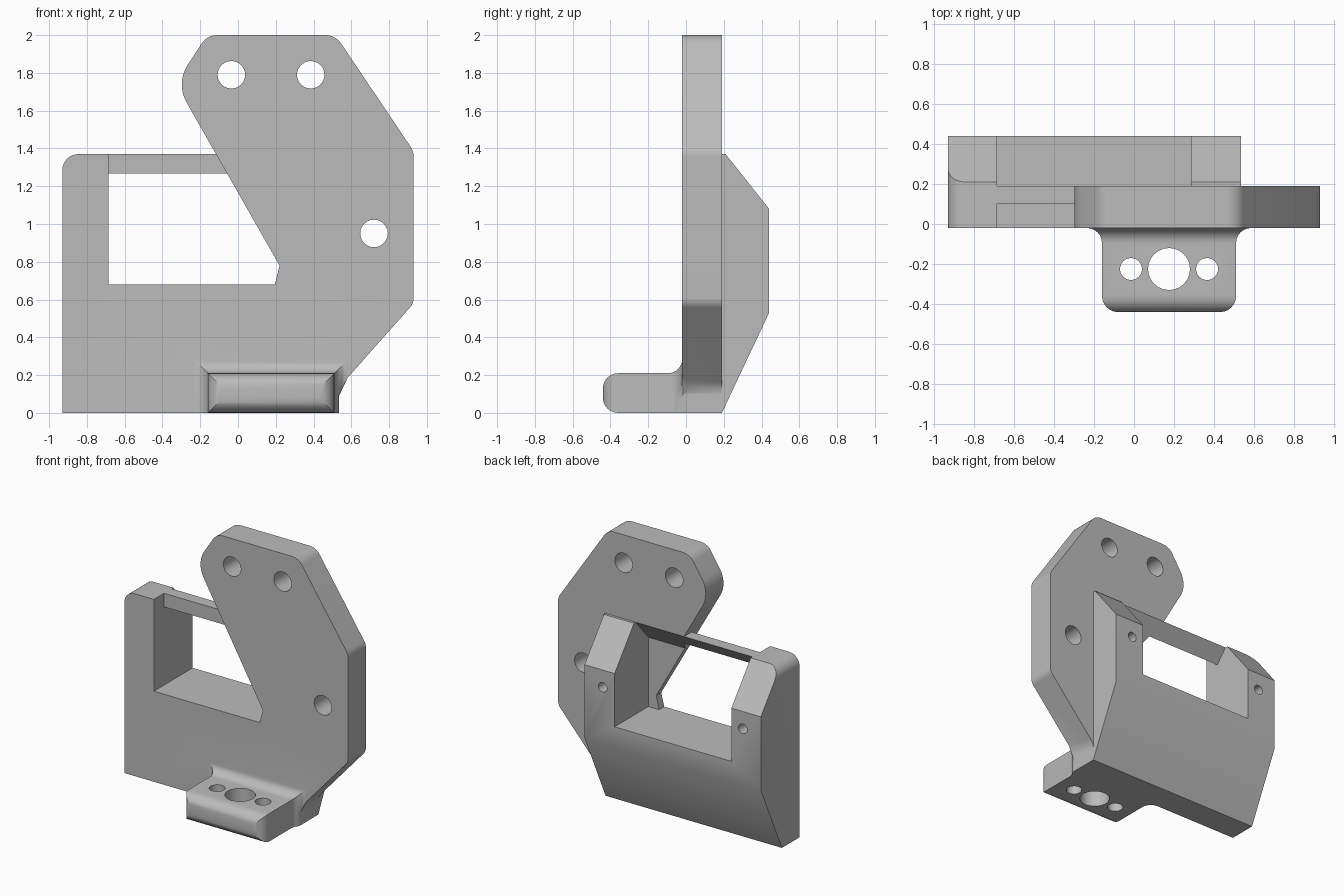
import bpy, bmesh, math
from mathutils import Vector

if "Cube" in bpy.data.objects:
    bpy.data.objects.remove(bpy.data.objects["Cube"])

grey = bpy.data.materials.new("plain grey")
grey.use_nodes = True
grey.diffuse_color = (0.5, 0.5, 0.5, 1)
grey.node_tree.nodes["Principled BSDF"].inputs["Base Color"].default_value = (0.5, 0.5, 0.5, 1)


def loft(name, rings):
    """Solid through a list of matching closed rings."""
    bm = bmesh.new()
    rows = [[bm.verts.new(p) for p in ring] for ring in rings]
    n = len(rows[0])
    for a, b in zip(rows, rows[1:]):
        for i in range(n):
            j = (i + 1) % n
            bm.faces.new((a[i], a[j], b[j], b[i]))
    bm.faces.new(rows[0][::-1])
    bm.faces.new(rows[-1])
    bmesh.ops.recalc_face_normals(bm, faces=bm.faces)
    mesh = bpy.data.meshes.new(name)
    bm.to_mesh(mesh)
    bm.free()
    mesh.materials.append(grey)
    obj = bpy.data.objects.new(name, mesh)
    bpy.context.collection.objects.link(obj)
    return obj


def rounded(corners, steps=8):
    """Outline whose corners (x, z, radius) are replaced by arcs."""
    out = []
    for i, (x, z, r) in enumerate(corners):
        p = Vector((x, z))
        if not r:
            out.append(p)
            continue
        u = (Vector(corners[i - 1][:2]) - p).normalized()
        v = (Vector(corners[(i + 1) % len(corners)][:2]) - p).normalized()
        half = u.angle(v) / 2
        centre = p + (u + v).normalized() * (r / math.sin(half))
        start = p + u * (r / math.tan(half)) - centre
        end = p + v * (r / math.tan(half)) - centre
        turn = start.angle_signed(end)
        for k in range(steps + 1):
            a = -turn * k / steps
            c, s = math.cos(a), math.sin(a)
            out.append(centre + Vector((start.x * c - start.y * s, start.x * s + start.y * c)))
    return out


def slab(name, outline, y0, y1):
    return loft(name, [[(x, y, z) for x, z in outline] for y in (y0, y1)])


def beam(name, profile, x0, x1):
    return loft(name, [[(x, y, z) for y, z in profile] for x in (x0, x1)])


def rod(name, centre, r, depth, axis, sides=24):
    """Cylinder cutter along y or z."""
    rings = []
    for d in (-depth / 2, depth / 2):
        ring = []
        for k in range(sides):
            a = math.tau * k / sides
            c, s = r * math.cos(a), r * math.sin(a)
            ring.append(Vector(centre) + Vector((c, d, s) if axis == "y" else (c, s, d)))
        rings.append(ring)
    return loft(name, rings)


def combine(target, tool, operation):
    mod = target.modifiers.new(operation, "BOOLEAN")
    mod.operation = operation
    mod.solver = "EXACT"
    mod.object = tool
    bpy.ops.object.select_all(action="DESELECT")
    bpy.context.view_layer.objects.active = target
    target.select_set(True)
    bpy.ops.object.modifier_apply(modifier=mod.name)
    bpy.data.objects.remove(tool)


LEFT, RIGHT, POST, FLOOR, ARM = -0.93, 0.535, -0.685, 0.68, 1.37

# Hook-shaped front plate
bracket = slab("bracket", rounded([
    (LEFT, 0, 0), (RIGHT, 0, 0), (RIGHT, 0.135, 0.1), (0.93, 0.58, 0.08),
    (0.93, 1.385, 0.1), (0.516, 2, 0.1), (-0.164, 2, 0.1), (-0.33, 1.745, 0.19),
    (0.22, 0.78, 0), (0.195, FLOOR, 0), (POST, FLOOR, 0), (POST, ARM, 0),
    (LEFT, ARM, 0.085)]), -0.02, 0.19)

# Sloped block behind the plate, rounded like the arm
block = beam("block", [(0.1, 0), (0.19, 0), (0.44, 0.53), (0.44, 1.08),
                       (0.21, ARM), (0.1, ARM)], LEFT, RIGHT)
limit = slab("limit", rounded([(LEFT, -0.5, 0), (1, -0.5, 0), (1, ARM, 0),
                               (LEFT, ARM, 0.085)]), -1, 1)
combine(block, limit, "INTERSECT")
combine(bracket, block, "UNION")

# Channel between the two posts, running into the back of the plate
channel = beam("channel", [(0.04, FLOOR), (0.5, FLOOR), (0.5, 1.72), (0.04, 1.2)], POST, 0.285)
combine(bracket, channel, "DIFFERENCE")

# Foot with rounded nose and a flared root
ARC = [math.radians(15 * k) for k in range(7)]
stations = [(-0.36 - 0.08 * math.sin(a), -0.08 * (1 - math.cos(a))) for a in reversed(ARC)]
stations += [(-0.095 + 0.075 * math.sin(a), 0.075 * (1 - math.cos(a))) for a in ARC]
stations += [(0.05, 0)]
rings = []
for y, grow in stations:
    x0, x1, low, top = -0.16 - grow, 0.51 + grow, max(0, -grow), 0.21 + grow
    side = min(x1, RIGHT)
    rings.append([(x0, y, low), (side, y, low), (side, y, 0.09),
                  (x1, y, 0.1 + 1.9 * max(0, x1 - RIGHT)), (x1, y, top), (x0, y, top)])
combine(bracket, loft("foot", rings), "UNION")

# Plate holes, foot holes, blind holes in the posts
for x, z in ((-0.035, 1.79), (0.385, 1.79), (0.72, 0.95)):
    combine(bracket, rod("plate_hole", (x, 0.1, z), 0.073, 1, "y"), "DIFFERENCE")
for x, r in ((-0.015, 0.055), (0.175, 0.105), (0.365, 0.055)):
    combine(bracket, rod("foot_hole", (x, -0.225, 0.1), r, 1, "z"), "DIFFERENCE")
for x in (-0.78, 0.385):
    combine(bracket, rod("post_hole", (x, 0.44, 0.95), 0.036, 0.5, "y"), "DIFFERENCE")

bpy.ops.object.select_all(action="DESELECT")
bracket.select_set(True)
bpy.context.view_layer.objects.active = bracket
bpy.ops.object.shade_smooth_by_angle(angle=math.radians(30))
